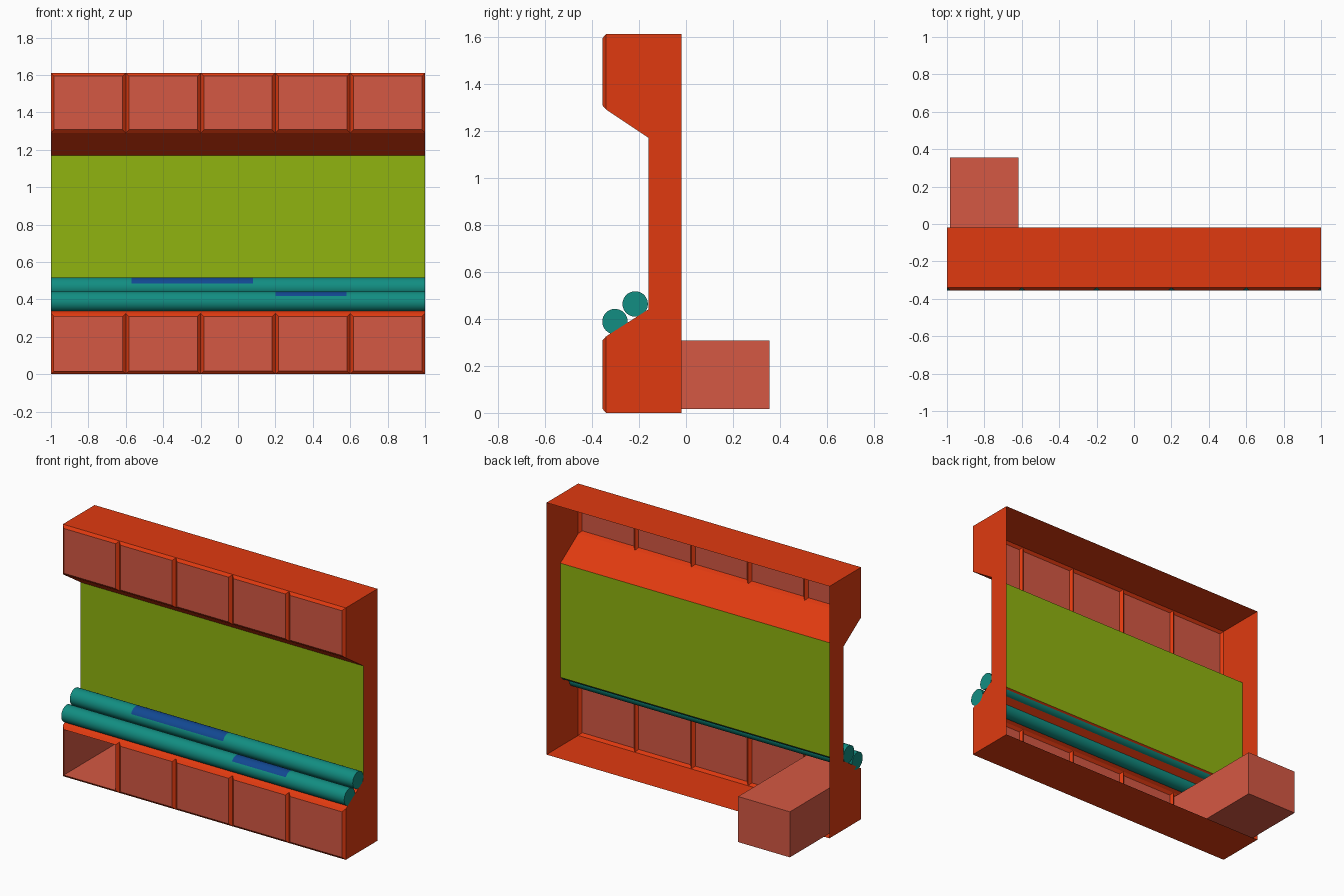
import bpy, bmesh, math

cube = bpy.data.objects.get("Cube")
if cube:
    bpy.data.objects.remove(cube)


def material(name, rgb):
    m = bpy.data.materials.new(name)
    m.use_nodes = True
    m.diffuse_color = (*rgb, 1)
    m.node_tree.nodes["Principled BSDF"].inputs["Base Color"].default_value = (*rgb, 1)
    return m


ORANGE = material("orange_red", (0.745, 0.042, 0.005))
CORAL = material("coral_red", (0.665, 0.098, 0.056))
GREEN = material("leaf_green", (0.279, 0.456, 0.005))
TEAL = material("teal", (0.006, 0.27, 0.223))
BLUE = material("deep_blue", (0.006, 0.065, 0.287))


def make_object(name, bm, mats):
    bmesh.ops.remove_doubles(bm, verts=bm.verts, dist=0.0005)
    mesh = bpy.data.meshes.new(name)
    bm.to_mesh(mesh)
    bm.free()
    for m in mats:
        mesh.materials.append(m)
    ob = bpy.data.objects.new(name, mesh)
    bpy.context.collection.objects.link(ob)
    return ob


def face(bm, points, mat=0):
    f = bm.faces.new([bm.verts.new(p) for p in points])
    f.material_index = mat
    return f


def rect(x0, x1, z0, z1, y):
    return [(x0, y, z0), (x1, y, z0), (x1, y, z1), (x0, y, z1)]


def bridge(bm, a, b, mat=0):
    for i in range(4):
        j = (i + 1) % 4
        face(bm, [a[i], a[j], b[j], b[i]], mat)


BACK, FRONT, PAD, TOP = -0.02, -0.34, -0.355, 1.61
INSET, BAYS = 0.017, 5
LOW, HIGH = 0.325, 1.29

# Wall shell: C-shaped section, open at the back
profile = [(BACK, 0), (FRONT, 0), (FRONT, LOW), (-0.16, 0.44),
           (-0.16, 1.17), (FRONT, HIGH), (FRONT, TOP), (BACK, TOP)]
bm = bmesh.new()
for i, ((y0, z0), (y1, z1)) in enumerate(zip(profile, profile[1:])):
    if i in (1, 5):
        continue  # the padded bands are built below
    face(bm, [(-1, y0, z0), (1, y0, z0), (1, y1, z1), (-1, y1, z1)], 1 if i == 3 else 0)
face(bm, [(1, y, z) for y, z in reversed(profile)])
face(bm, [(-1, y, z) for y, z in profile])

# Raised coral pads with sloping orange rims, one bay open at the front
step = 2 / BAYS
for z0, z1 in ((0, LOW), (HIGH, TOP)):
    for k in range(BAYS):
        x0 = -1 + k * step
        x1 = x0 + step
        outer = rect(x0, x1, z0, z1, FRONT)
        inner = rect(x0 + INSET, x1 - INSET, z0 + INSET, z1 - INSET, PAD)
        bridge(bm, outer, inner)
        if k or z0:
            face(bm, inner, 2)
make_object("wall_shell", bm, [ORANGE, GREEN, CORAL])

# Deep box running back from the open bay
bm = bmesh.new()
mouth = rect(-1 + INSET, -1 + step - INSET, INSET, LOW - INSET, PAD)
end = [(x, 0.355, z) for x, y, z in mouth]
bridge(bm, mouth, end)
face(bm, end)
make_object("storage_box", bm, [CORAL])


# Pipes resting on the lower ledge, each with a blue patch along its top
def pipe(name, y, z, x0, x1, first, last, sides=32, r=0.054):
    bm = bmesh.new()
    ring = [(y - r * math.cos(2 * math.pi * i / sides),
             z + r * math.sin(2 * math.pi * i / sides)) for i in range(sides)]
    for a, b in ((-1, x0), (x0, x1), (x1, 1)):
        for i in range(sides):
            (ya, za), (yb, zb) = ring[i], ring[(i + 1) % sides]
            painted = a == x0 and first <= i < last
            face(bm, [(a, ya, za), (b, ya, za), (b, yb, zb), (a, yb, zb)], int(painted))
    face(bm, [(1, *p) for p in reversed(ring)])
    face(bm, [(-1, *p) for p in ring])
    ob = make_object(name, bm, [TEAL, BLUE])
    bpy.ops.object.select_all(action="DESELECT")
    ob.select_set(True)
    bpy.context.view_layer.objects.active = ob
    bpy.ops.object.shade_smooth_by_angle(angle=math.radians(35))


pipe("upper_pipe", -0.216, 0.463, -0.57, 0.08, 2, 11)
pipe("lower_pipe", -0.302, 0.388, 0.2, 0.58, 3, 11)
